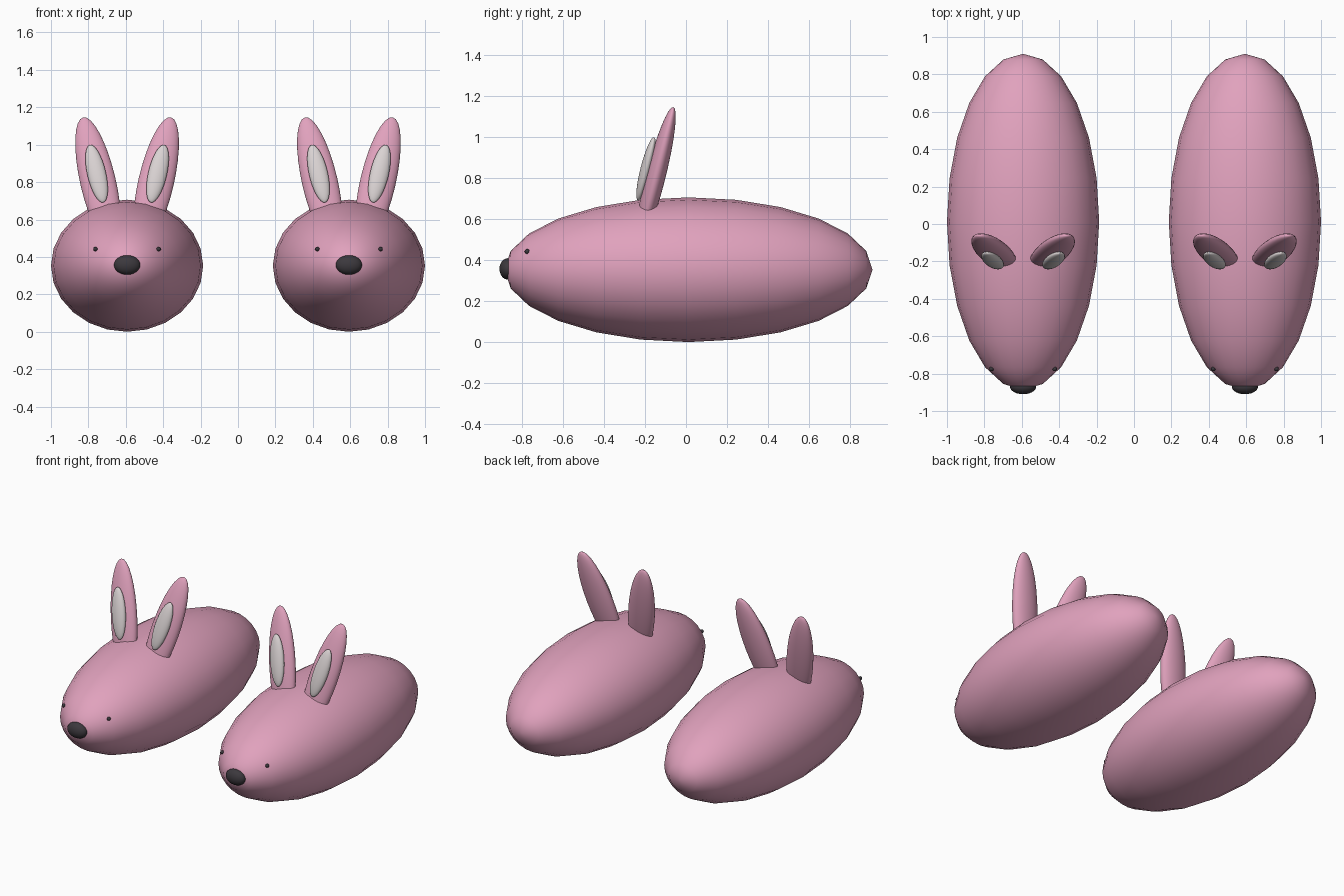
import bpy
from math import radians

cube = bpy.data.objects.get("Cube")
if cube:
    bpy.data.objects.remove(cube, do_unlink=True)


def material(name, rgb):
    mat = bpy.data.materials.new(name)
    mat.use_nodes = True
    color = (*rgb, 1)
    mat.diffuse_color = color
    mat.node_tree.nodes["Principled BSDF"].inputs["Base Color"].default_value = color
    return mat


pink = material("pink", (0.75, 0.36, 0.51))
pale = material("pale_grey", (0.70, 0.65, 0.65))
dark = material("charcoal", (0.045, 0.04, 0.047))


def ellipsoid(name, center, radii, mat, rotation=(0, 0, 0), segments=24, rings=12):
    bpy.ops.mesh.primitive_uv_sphere_add(
        segments=segments, ring_count=rings, radius=1, location=center,
        rotation=[radians(a) for a in rotation])
    obj = bpy.context.object
    obj.name = name
    obj.scale = radii
    obj.data.materials.append(mat)
    bpy.ops.object.shade_smooth()
    return obj


# Two matching slippers, side by side
for label, x in (("right", -0.593), ("left", 0.593)):
    # Body, with its poles at the nose and the tail end
    ellipsoid(label + "_body", (x, 0.012, 0.353), (0.407, 0.353, 0.898), pink, (90, 0, 0))
    ellipsoid(label + "_nose", (x, -0.87, 0.357), (0.07, 0.052, 0.04), dark, (90, 0, 0))

    # Mirrored eyes and ears; the ears lean outward and back
    for side, s in (("right", -1), ("left", 1)):
        part = f"{label}_slipper_{side}_"
        lean = (-14, s * 13, 0)
        ellipsoid(part + "eye", (x + s * 0.169, -0.775, 0.442), (0.012,) * 3, dark,
                  segments=16, rings=8)
        ellipsoid(part + "ear", (x + s * 0.155, -0.15, 0.80), (0.095, 0.048, 0.366),
                  pink, lean, 32, 16)
        ellipsoid(part + "inner_ear", (x + s * 0.163, -0.195, 0.845),
                  (0.05, 0.027, 0.163), pale, lean, 32, 16)
